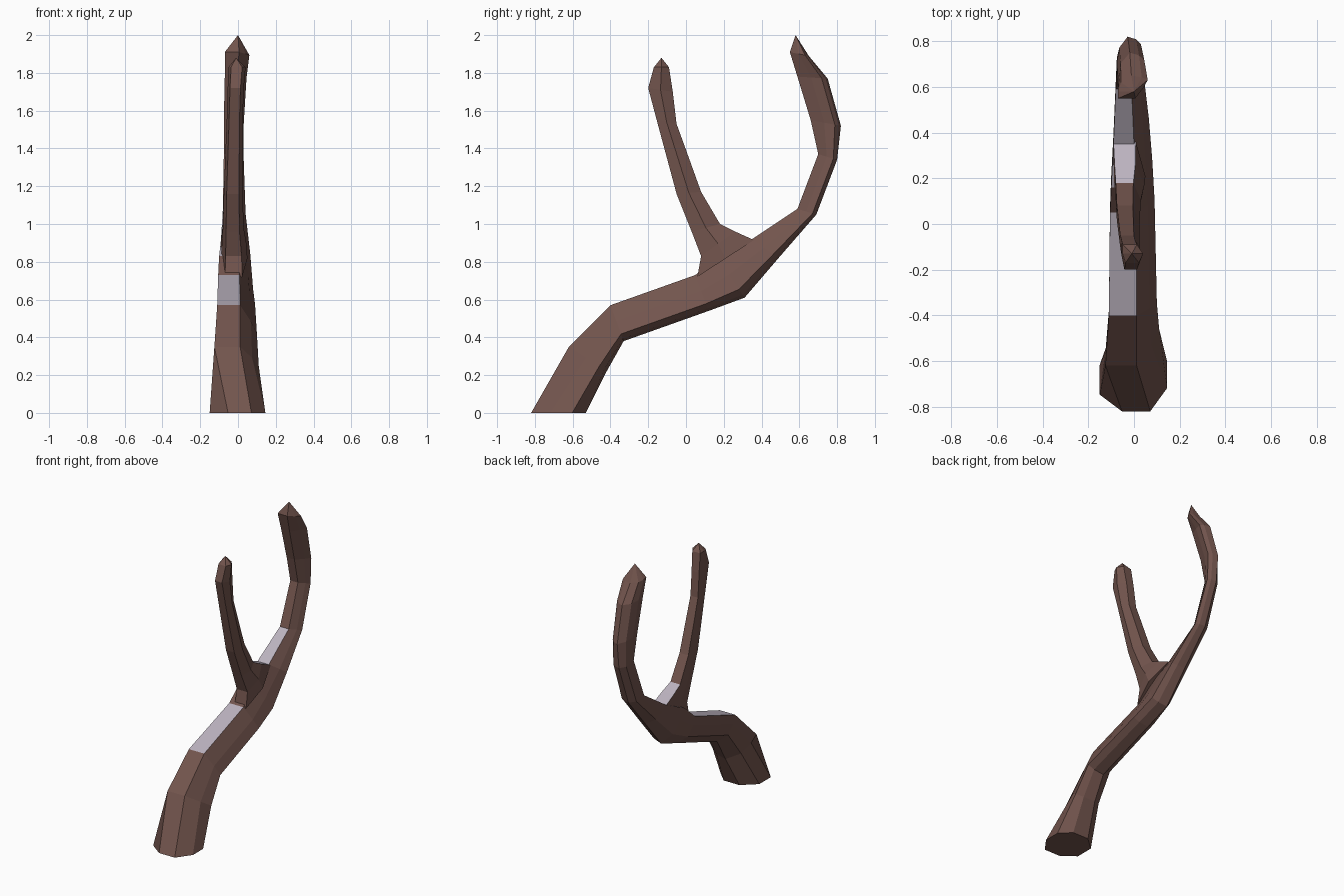
import bpy
import bmesh
from mathutils import Vector

if "Cube" in bpy.data.objects:
    bpy.data.objects.remove(bpy.data.objects["Cube"], do_unlink=True)


def make_material(name, rgb):
    mat = bpy.data.materials.new(name)
    mat.use_nodes = True
    mat.diffuse_color = (*rgb, 1)
    mat.node_tree.nodes["Principled BSDF"].inputs["Base Color"].default_value = (*rgb, 1)
    return mat


BARK = make_material("brown bark", (0.17, 0.09, 0.075))
SNOW = make_material("pale snow", (0.50, 0.45, 0.52))

# Cross-sections: fraction across x, fraction from upper to lower edge
FOOT = [(.33, 0), (.75, 0), (1, .35), (1, .75), (.75, 1), (.33, 1), (0, .7), (0, .25)]
TRUNK = [(0, 0), (.58, 0), (.85, .45), (1, .8), (.8, .93), (.45, 1), (.1, .7), (0, .3)]
BRANCH = [(.15, 0), (.8, 0), (1, .5), (.7, 1), (0, 1), (0, .5)]


def build_limb(name, stations, tip, profile, first_profile=None):
    """Loft rings of (upper yz, lower yz, min x, max x) and close with a point."""
    bm = bmesh.new()
    rings = []
    for i, (upper, lower, x0, x1) in enumerate(stations):
        shape = first_profile if i == 0 and first_profile else profile
        a, b = Vector((0, *upper)), Vector((0, *lower))
        ring = []
        for u, t in shape:
            p = a.lerp(b, t)
            p.x = x0 + (x1 - x0) * u
            ring.append(bm.verts.new(p))
        rings.append(ring)
    n = len(profile)
    for r0, r1 in zip(rings, rings[1:]):
        for k in range(n):
            m = (k + 1) % n
            bm.faces.new((r0[k], r0[m], r1[m], r1[k]))
    end = bm.verts.new(tip)
    for k in range(n):
        bm.faces.new((rings[-1][k], rings[-1][(k + 1) % n], end))
    bm.faces.new(rings[0][::-1])
    bmesh.ops.recalc_face_normals(bm, faces=bm.faces)
    # Snow rests on the flatter upward faces of the lower limbs
    for f in bm.faces:
        f.material_index = int(f.normal.z > 0.8 and f.calc_center_median().z < 1.1)
    mesh = bpy.data.meshes.new(name)
    bm.to_mesh(mesh)
    bm.free()
    mesh.materials.append(BARK)
    mesh.materials.append(SNOW)
    obj = bpy.data.objects.new(name, mesh)
    bpy.context.collection.objects.link(obj)
    return obj


# Leaning trunk that curves up into the rear limb
build_limb("trunk", [
    ((-.82, 0), (-.53, 0), -.15, .145),
    ((-.62, .35), (-.42, .22), -.125, .11),
    ((-.40, .57), (-.33, .38), -.11, .10),
    ((.05, .73), (.12, .54), -.105, .09),
    ((.16, .83), (.31, .61), -.10, .08),
    ((.35, .92), (.49, .82), -.09, .065),
    ((.59, 1.08), (.69, 1.05), -.08, .04),
    ((.70, 1.37), (.80, 1.34), -.075, .03),
    ((.66, 1.55), (.82, 1.52), -.075, .03),
    ((.59, 1.78), (.75, 1.77), -.07, .045),
    ((.55, 1.91), (.65, 1.89), -.07, .06),
], (0, .58, 2), TRUNK, FOOT)

# Front limb rising from the fork
build_limb("front_branch", [
    ((.06, .72), (.36, .915), -.09, .05),
    ((.08, .83), (.26, .96), -.085, .045),
    ((.03, .96), (.18, 1.0), -.08, .03),
    ((-.05, 1.16), (.08, 1.17), -.075, .025),
    ((-.12, 1.42), (-.01, 1.42), -.065, .025),
    ((-.155, 1.55), (-.05, 1.53), -.06, .025),
    ((-.20, 1.72), (-.07, 1.70), -.055, .03),
    ((-.17, 1.83), (-.09, 1.83), -.05, .04),
], (-.01, -.13, 1.88), BRANCH)
